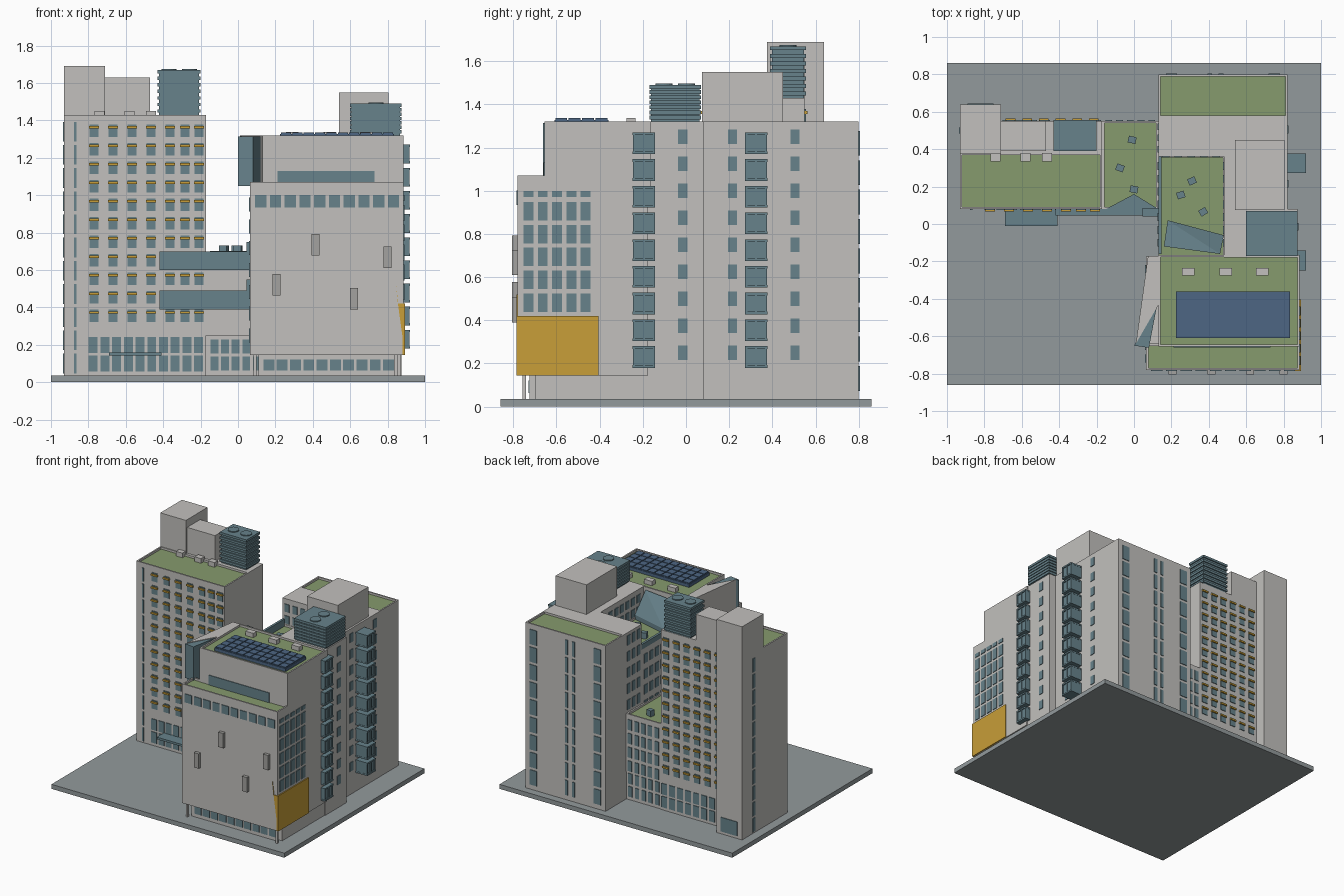
import bpy, bmesh, math
from mathutils import Matrix, Vector

cube = bpy.data.objects.get("Cube")
if cube:
    bpy.data.objects.remove(cube, do_unlink=True)


def material(name, rgb):
    m = bpy.data.materials.new(name)
    m.use_nodes = True
    m.diffuse_color = (*rgb, 1)
    m.node_tree.nodes["Principled BSDF"].inputs["Base Color"].default_value = (*rgb, 1)
    return m


WALL = material("pale concrete", (.54, .53, .51))
TRIM = material("grey trim", (.37, .365, .35))
GLASS = material("slate blue glass", (.135, .224, .258))
GRASS = material("roof green", (.238, .327, .153))
GOLD = material("ochre yellow", (.578, .342, .04))
SOLAR = material("solar blue", (.074, .133, .227))
PAVE = material("paving grey", (.29, .323, .332))


def finish(name, bm, *mats):
    bmesh.ops.recalc_face_normals(bm, faces=bm.faces)
    me = bpy.data.meshes.new(name)
    bm.to_mesh(me)
    bm.free()
    for m in mats:
        me.materials.append(m)
    ob = bpy.data.objects.new(name, me)
    bpy.context.collection.objects.link(ob)
    return ob


def add_box(bm, x, y, z, turn=0):
    """Box from (low, high) ranges, optionally turned about z."""
    mid = Vector([(a + b) / 2 for a, b in (x, y, z)])
    size = [b - a for a, b in (x, y, z)]
    mat = Matrix.Translation(mid) @ Matrix.Rotation(turn, 4, 'Z') @ Matrix.Diagonal((*size, 1))
    return bmesh.ops.create_cube(bm, size=1, matrix=mat)["verts"]


def boxes(name, mat, *ranges):
    bm = bmesh.new()
    for r in ranges:
        add_box(bm, *r)
    return finish(name, bm, mat)


def around(u, w):
    return (u - w / 2, u + w / 2)


def steps(first, last, n):
    return [first + (last - first) * i / (n - 1) for i in range(n)]


def windows(name, axis, at, us, zs, w, h, mat=GLASS, depth=.01):
    """Grid of plates on a wall; axis is the wall normal."""
    out = []
    for u in us:
        for z in zs:
            d, s = around(at, depth), around(u, w)
            out.append((d, s, around(z, h)) if axis == 'x' else (s, d, around(z, h)))
    return boxes(name, mat, *out)


def green_block(name, x, y, z, rim=.016):
    """Building block whose roof is a sunken lawn behind a parapet."""
    bm = bmesh.new()
    add_box(bm, x, y, z)
    top = max(bm.faces, key=lambda f: f.calc_center_median().z)
    bmesh.ops.inset_region(bm, faces=[top], thickness=rim, depth=0)
    new = bmesh.ops.extrude_face_region(bm, geom=[top])["geom"]
    bmesh.ops.translate(bm, vec=(0, 0, -.016), verts=[v for v in new if isinstance(v, bmesh.types.BMVert)])
    bmesh.ops.delete(bm, geom=[top], context='FACES_ONLY')
    for f in new:
        if isinstance(f, bmesh.types.BMFace):
            f.material_index = 1
    return finish(name, bm, WALL, GRASS)


def prism(name, mat, pts, z):
    bm = bmesh.new()
    face = bm.faces.new([bm.verts.new((*p, z[0])) for p in pts])
    new = bmesh.ops.extrude_face_region(bm, geom=[face])["geom"]
    bmesh.ops.translate(bm, vec=(0, 0, z[1] - z[0]), verts=[v for v in new if isinstance(v, bmesh.types.BMVert)])
    return finish(name, bm, mat)


def cooling_unit(name, x, y, z, axis):
    """Slatted plant box with two fans on top."""
    i = .008
    bm = bmesh.new()
    add_box(bm, (x[0] + i, x[1] - i), (y[0] + i, y[1] - i), (z[0], z[1] - .005))
    for h in steps(z[0] + .02, z[1] - .01, 7):
        add_box(bm, x, y, around(h, .018))
    cx, cy = sum(x) / 2, sum(y) / 2
    for s in (-1, 1):
        c = (cx + s * .055, cy) if axis == 'x' else (cx, cy + s * .052)
        bmesh.ops.create_cone(bm, cap_ends=True, segments=20, radius1=.04, radius2=.04, depth=.012,
                              matrix=Matrix.Translation((*c, z[1])))
    return finish(name, bm, GLASS)


G = .035
boxes("ground_slab", PAVE, ((-1, 1), (-.86, .86), (0, G)))

# West tower
green_block("tower_front", (-.93, -.17), (.08, .38), (G, 1.43))
boxes("tower_rear", WALL, ((-.93, -.17), (.38, .55), (G, 1.43)))
boxes("tower_stair_core", WALL, ((-.93, -.71), (.375, .64), (G, 1.69)))
boxes("tower_lift_housing", WALL, ((-.71, -.47), (.39, .55), (1.42, 1.63)))
cooling_unit("tower_cooling_unit", (-.43, -.2), (.39, .555), (1.43, 1.67), 'x')
boxes("tower_roof_vents", WALL, *[(around(x, .055), (.335, .38), (1.41, 1.45)) for x in (-.74, -.58, -.465)])
front_cols = [-.77, -.668, -.567, -.465, -.364, -.283, -.208]
rows = steps(.355, 1.345, 11)
for side, y, cols in (("front", .08, front_cols), ("back", .55, steps(-.66, -.215, 6))):
    s = -1 if y < .3 else 1
    windows("tower_windows_" + side, 'y', y, cols, rows, .048, .066)
    windows("tower_awnings_" + side, 'y', y + s * .006, cols, [z + .018 for z in rows], .052, .013, GOLD, .016)
windows("tower_lobby_front", 'y', .08, steps(-.775, -.21, 10), [.1, .2], .048, .085)
windows("tower_lobby_back", 'y', .55, steps(-.68, -.2, 8), [.1, .2], .048, .085)
slit_rows = steps(.1, 1.34, 11)
windows("tower_slit_front", 'y', .08, [-.87], slit_rows, .012, .105)
windows("tower_slit_side", 'x', -.93, [.5], slit_rows, .03, .105)
windows("core_door", 'y', .64, [-.82], [.11], .14, .11)
boxes("tower_entrance_canopy", GLASS, ((-.69, -.41), (-.01, .08), (.143, .16)))

# Link block with glazed bridges
green_block("link_block", (-.17, .13), (.08, .55), (.25, .7))
boxes("link_base", WALL, ((-.17, .13), (.1, .545), (G, .25)))
windows("link_lobby", 'y', .1, steps(-.125, .1, 5), [.1, .19], .042, .075)
windows("link_back_windows", 'y', .55, steps(-.135, .095, 5), steps(.3, .62, 4), .035, .08)
windows("link_back_lobby", 'y', .545, steps(-.135, .095, 5), [.1, .2], .035, .08)
boxes("bridges", GLASS, *[((-.42, .13), (.045, .082), z) for z in ((.39, .49), (.6, .7))])
boxes("bridge_ends", GLASS, *[((.045, .14), (.04, .085), z) for z in ((.43, .55), (.64, .75))])
prism("bridge_roof_gable", GLASS, [(-.15, .08), (.13, .08), (.0, .16)], (.68, .702))

# East wing around a raised court
E = 1.32
green_block("wing_back", (.13, .82), (.57, .8), (G, E))
boxes("wing_body", WALL, ((.48, .82), (-.18, .57), (G, E)), ((.13, .48), (.36, .57), (G, E)),
      ((.82, .875), (-.18, .08), (G, E)))
green_block("court_block", (.13, .48), (-.17, .36), (G, 1.12), .005)
boxes("court_glass_rail", GLASS, ((.13, .148), (-.16, .36), (1.1, 1.16)))
boxes("wing_plant_room", WALL, ((.54, .805), (.075, .45), (1.3, 1.55)))
cooling_unit("wing_cooling_unit", (.6, .875), (-.17, .07), (E, 1.49), 'y')
windows("court_windows_east", 'x', .48, steps(-.1, .31, 7), [1.16, 1.25], .042, .06)
windows("court_windows_north", 'y', .36, steps(.17, .44, 5), [1.16, 1.25], .04, .06)
windows("court_block_windows", 'x', .13, steps(-.1, .31, 7), steps(.2, 1.04, 8), .042, .07)
windows("wing_west_windows", 'x', .13, steps(.4, .52, 3), steps(.76, 1.26, 5), .035, .075)
levels = steps(.25, 1.25, 9)
windows("wing_side_windows_north", 'x', .82, [.215, .505], levels, .042, .068)
windows("wing_side_windows_south", 'x', .875, [-.015], levels, .042, .068)
for x, w in ((.75, .06), (.465, .025), (.405, .025), (.2, .06)):
    windows("wing_back_strip", 'y', .8, [x], steps(.13, 1.22, 9), w, .115)

# Sloped court skylight and small roof lights
bm = bmesh.new()
low = [(.18, .02, 1.1), (.48, -.06, 1.1), (.46, -.16, 1.1), (.16, -.12, 1.1)]
high = [(.18, .02, 1.14), (.48, -.06, 1.14), (.46, -.16, 1.3), (.16, -.12, 1.3)]
for p in low + high:
    bm.verts.new(p)
bmesh.ops.convex_hull(bm, input=bm.verts)
bmesh.ops.dissolve_limit(bm, angle_limit=.02, verts=bm.verts, edges=bm.edges)
finish("court_skylight", bm, GLASS)
bm = bmesh.new()
for x, y, z in ((-.01, .45, .68), (-.075, .3, .68), (0, .185, .68), (.31, .23, 1.1), (.25, .155, 1.1), (.37, .065, 1.1)):
    add_box(bm, around(x, .042), around(y, .036), (z, z + .05), x * 2 - .2)
finish("roof_lights", bm, GLASS)

# Stacked bay windows
for y, x in ((-.195, .87), (.325, .815)):
    bm = bmesh.new()
    for z in steps(.23, 1.22, 9):
        add_box(bm, (x, .912), around(y, .092), around(z, .085))
        for s in (-1, 1):
            add_box(bm, (x, .92), around(y, .105), around(z + s * .044, .012))
        for k in (-.046, 0, .046):
            add_box(bm, (x, .918), around(y + k, .01), around(z, .085))
    finish("bay_windows", bm, GLASS)

# South block, raised on columns
boxes("south_base", WALL, ((.11, .84), (-.725, -.17), (G, .15)))
boxes("south_base_side", WALL, ((.8, .87), (-.7, -.17), (G, .15)))
green_block("south_terrace", (.065, .885), (-.78, -.64), (.145, 1.07))
boxes("south_body", WALL, ((.065, .885), (-.65, -.175), (.145, 1.05)))
green_block("south_upper", (.13, .885), (-.655, -.165), (1.0, E))
boxes("columns", WALL, *[(around(x, .016), around(y, .016), (G, .15))
                         for x in (.09, .86) for y in (-.75, -.55)])
windows("south_lobby", 'y', -.725, steps(.165, .805, 10), [.092], .058, .06)
windows("south_window_band", 'y', -.78, steps(.122, .832, 10), [.968], .06, .066)
windows("terrace_glazing", 'y', -.655, [.47], [1.09], .52, .08)
side_cols = steps(-.73, -.465, 5)
windows("south_side_glazing", 'x', .885, side_cols, steps(.482, .905, 5), .046, .086)
windows("south_side_top_glazing", 'x', .885, side_cols, [.985], .046, .03)
windows("south_west_glazing", 'x', .065, steps(-.72, -.24, 8), steps(.25, .95, 7), .042, .075)
boxes("facade_fins", TRIM, *[(around(x, .042), (-.805, -.77), around(z, .115))
                             for x, z in ((.415, .735), (.8, .667), (.205, .52), (.62, .447))])

# Yellow corner panel with its tapered front edge
boxes("yellow_panel", GOLD, ((.88, .893), (-.782, -.405), (.145, .42)))
bm = bmesh.new()
face = bm.faces.new([bm.verts.new((x, -.785, z)) for x, z in ((.845, .52), (.855, .42), (.893, .145), (.893, .42), (.857, .42))])
new = bmesh.ops.extrude_face_region(bm, geom=[face])["geom"]
bmesh.ops.translate(bm, vec=(0, .008, 0), verts=[v for v in new if isinstance(v, bmesh.types.BMVert)])
finish("yellow_corner", bm, GOLD)

# Slanted upper corner
prism("slanted_wall", WALL, [(.075, -.17), (.14, -.17), (.14, -.42), (.12, -.45), (.01, -.64)], (1.05, E))
prism("slanted_glass", GLASS, [(0, -.65), (.08, -.662), (.122, -.44)], (1.05, E - .005))

# South roof: solar array and vents
boxes("solar_frame", SOLAR, ((.225, .835), (-.61, -.36), (1.3, 1.328)))
boxes("solar_panels", SOLAR, *[(around(x, .054), around(y, .055), (1.32, 1.336))
                               for x in steps(.257, .803, 10) for y in steps(-.578, -.392, 4)])
boxes("south_roof_vents", WALL, *[(around(x, .068), around(-.255, .042), (1.3, 1.338)) for x in (.29, .49, .685)])
